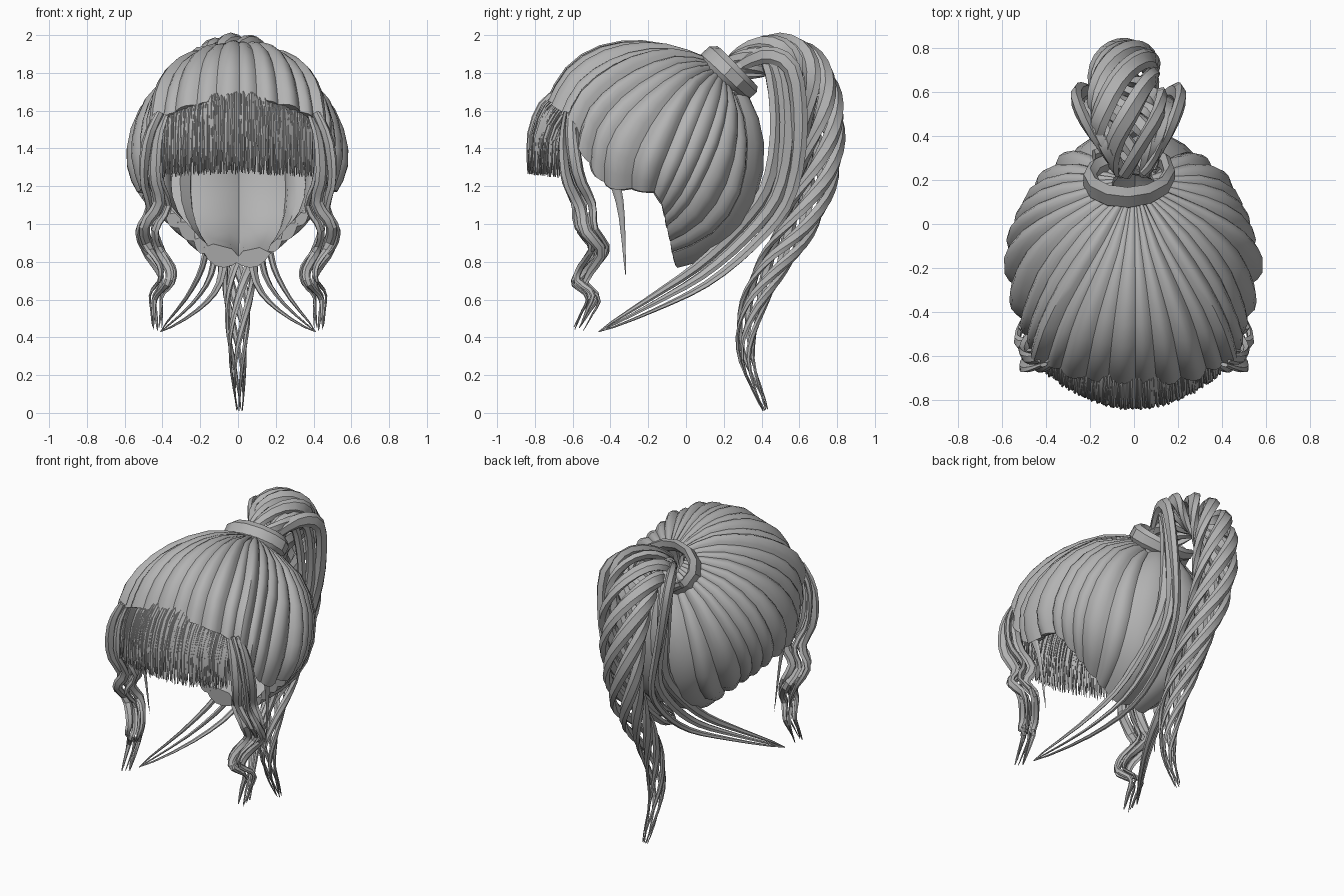
import bpy, bmesh, math, random
from mathutils import Vector

if "Cube" in bpy.data.objects:
    bpy.data.objects.remove(bpy.data.objects["Cube"])

random.seed(4)
TAU = math.tau
X, Y = Vector((1, 0, 0)), Vector((0, 1, 0))

hair = bpy.data.materials.new("hair_grey")
hair.diffuse_color = (0.45, 0.45, 0.45, 1)
hair.use_nodes = True
hair.node_tree.nodes["Principled BSDF"].inputs["Base Color"].default_value = hair.diffuse_color


def curve(pts, s, closed=False):
    """Point on a smooth curve through pts, s counted in control points."""
    n = len(pts)
    if not closed:
        s = min(max(s, 0), n - 1 - 1e-6)
    i = math.floor(s)
    f = s - i
    pick = (lambda k: pts[k % n]) if closed else (lambda k: pts[min(max(k, 0), n - 1)])
    a, b, c, d = (Vector(pick(i + k)) for k in (-1, 0, 1, 2))
    return 0.5 * (2 * b + (c - a) * f + (2 * a - 5 * b + 4 * c - d) * f * f
                  + (3 * b - a - 3 * c + d) * f ** 3)


def sample(pts, n):
    return [curve(pts, (len(pts) - 1) * i / (n - 1)) for i in range(n)]


def loft(bm, rings):
    """Skin a row of equal rings and close both ends."""
    rows = [[bm.verts.new(p) for p in ring] for ring in rings]
    m = len(rows[0])
    for a, b in zip(rows, rows[1:]):
        for k in range(m):
            bm.faces.new((a[k], a[(k + 1) % m], b[(k + 1) % m], b[k]))
    bm.faces.new(rows[0][::-1])
    bm.faces.new(rows[-1])


def frames(path, ref):
    out = []
    for i in range(len(path)):
        t = (path[min(i + 1, len(path) - 1)] - path[max(i - 1, 0)]).normalized()
        side = (ref - t * ref.dot(t)).normalized()
        out.append((side, t.cross(side)))
    return out


def lock(bm, path, w, h, ref=X, roll=lambda t: 0, sides=6, root=0.6, tip=0.08, power=3):
    """Flattened strand of half width w and half thickness h, tapering to its tip."""
    rings, n = [], len(path)
    for i, (p, (s, u)) in enumerate(zip(path, frames(path, ref))):
        t = i / (n - 1)
        k = min(1, root + 3 * t) * (tip + (1 - tip) * (1 - t ** power))
        a = roll(t)
        d, e = s * math.cos(a) + u * math.sin(a), u * math.cos(a) - s * math.sin(a)
        rings.append([p + d * (w * k * math.cos(TAU * j / sides))
                      + e * (h * k * math.sin(TAU * j / sides)) for j in range(sides)])
    loft(bm, rings)


def finish(name, bm, angle=32):
    bmesh.ops.recalc_face_normals(bm, faces=bm.faces[:])
    me = bpy.data.meshes.new(name)
    bm.to_mesh(me)
    bm.free()
    me.materials.append(hair)
    ob = bpy.data.objects.new(name, me)
    bpy.context.collection.objects.link(ob)
    bpy.ops.object.select_all(action='DESELECT')
    ob.select_set(True)
    bpy.context.view_layer.objects.active = ob
    bpy.ops.object.shade_smooth_by_angle(angle=math.radians(angle))
    return ob


# Scalp: guide lines from the hair tie to the hairline, front to back
guides = [
    [(0, .10, 1.90), (0, -.10, 1.965), (0, -.30, 1.98), (0, -.50, 1.93), (0, -.65, 1.81), (0, -.73, 1.66)],
    [(.05, .11, 1.89), (.14, -.06, 1.93), (.25, -.25, 1.90), (.34, -.42, 1.82), (.39, -.56, 1.70), (.41, -.63, 1.55)],
    [(.09, .14, 1.86), (.28, 0, 1.84), (.43, -.18, 1.72), (.50, -.34, 1.56), (.52, -.43, 1.39), (.48, -.44, 1.22)],
    [(.10, .18, 1.83), (.32, .09, 1.76), (.48, 0, 1.61), (.55, -.08, 1.42), (.55, -.14, 1.27), (.50, -.17, 1.16)],
    [(.09, .22, 1.79), (.29, .24, 1.67), (.43, .20, 1.46), (.47, .11, 1.24), (.42, .01, 1.07), (.32, -.10, .97)],
    [(.06, .25, 1.74), (.18, .32, 1.58), (.26, .34, 1.35), (.27, .28, 1.10), (.23, .13, .92), (.17, -.07, .83)],
    [(0, .28, 1.72), (0, .36, 1.58), (0, .40, 1.35), (0, .33, 1.08), (0, .20, .87), (0, -.04, .79)],
]
ROWS = 10
grid = [sample(g, ROWS) for g in guides]
grid += [[Vector((-p.x, p.y, p.z)) for p in g] for g in grid[5:0:-1]]
middle = Vector((0, -.1, 1.4))


def scalp(u, row):
    return curve([g[row] for g in grid], u, True)


bm = bmesh.new()
for k, count in enumerate((4, 3, 2, 3, 2, 1)):
    for j in range(count):
        for mirror in (False, True):
            puff = random.uniform(.75, 1.3)
            lift = random.uniform(-.03, -.012)
            lo, hi = k + (j - random.uniform(.02, .2)) / count, k + (j + 1 + random.uniform(.02, .2)) / count
            rings = []
            for r in range(ROWS):
                at = lambda f: scalp((12 - lo - (hi - lo) * f) if mirror else lo + (hi - lo) * f, r)
                bulge = min(.045, .27 * (at(0) - at(1)).length) * puff
                ring = []
                for f in (0, .2, .4, .6, .8, 1):
                    p = at(f)
                    ring.append(p + (p - middle).normalized() * (bulge * math.sin(math.pi * f) + lift))
                for f in (.75, .25):
                    p = at(f)
                    ring.append(p - (p - middle).normalized() * (.03 + bulge * .9))
                rings.append(ring)
            loft(bm, rings)
finish("scalp_locks", bm, 40)

# Fringe of many thin strands in two layers
bm = bmesh.new()
for count, back in ((120, 0), (80, .022)):
    for i in range(count):
        a = -1 + 2 * (i + random.uniform(.2, .8)) / count
        x = .385 * a
        y = .16 * a * a + back + random.uniform(-.006, .006)
        end = 1.275 - .02 * a * a + random.uniform(-.014, .014)
        top = random.uniform(-.01, .02) - .08 * a * a
        drift = random.uniform(-.01, .01)
        path = sample([(x * .95, y - .68, 1.695 + top), (x, y - .77, 1.62 + top),
                       (x * 1.02 + drift / 2, y - .83, 1.47 + top / 2), (x * 1.03 + drift, y - .835, end)], 7)
        lock(bm, path, .0095, .008, sides=4, tip=.2, power=4)
finish("fringe", bm)

# Wavy locks framing the face, and a thin spike behind each
wave = [(.40, -.61, 1.59), (.45, -.62, 1.45), (.46, -.60, 1.25), (.42, -.54, 1.10), (.48, -.53, .98),
        (.45, -.46, .87), (.38, -.53, .76), (.38, -.56, .69), (.43, -.49, .62), (.43, -.53, .53), (.43, -.57, .45)]
for s, label in ((1, "right"), (-1, "left")):
    bm = bmesh.new()
    for j in range(5):
        a = TAU * j / 5
        path = []
        for i, p in enumerate(sample(wave, 28)):
            t = i / 27
            r = .066 * min(1, .45 + 2 * t) * (1 - .6 * t)
            path.append(Vector((s * (p.x + r * math.cos(a + 3 * t)), p.y + r * math.sin(a + 3 * t),
                                p.z + .09 * t * (1 - .7 * t) * math.sin(3 * j))))
        lock(bm, path, .034, .017, roll=lambda t: s * (a + 1.57 + 3 * t), power=2.2)
    finish("face_lock_" + label, bm)
    bm = bmesh.new()
    lock(bm, sample([(s * .48, -.395, 1.28), (s * .46, -.345, 1.08), (s * .43, -.32, .73)], 8),
         .036, .014, ref=Y, root=1, tip=.03, power=1)
    finish("side_spike_" + label, bm)

# Lock wrapped around the base of the ponytail
bm = bmesh.new()
axis = Vector((0, .74, .67))
down = Vector((0, .67, -.74))
path = []
for i in range(17):
    t = i / 16
    a = TAU * (1.3 * t + .1)
    path.append(Vector((-.025, .215, 1.79)) + X * (.165 + .03 * t) * math.cos(a)
                + down * (.13 + .03 * t) * math.sin(a) + axis * (.09 * t - .045))
lock(bm, path, .07, .034, ref=axis, root=.8, tip=.5)
finish("hair_tie", bm)

# Ponytail locks that sweep forward under the head on both sides
sweep = [(.05, .22, 1.80), (.12, .38, 1.90), (.16, .50, 1.83), (.16, .54, 1.50), (.13, .49, 1.18),
         (.12, .34, .96), (.14, .10, .74), (.24, -.17, .58), (.41, -.46, .43)]
for s, label in ((1, "right"), (-1, "left")):
    bm = bmesh.new()
    for j in (-1, 0, 1):
        path = []
        for i, p in enumerate(sample(sweep, 26)):
            t = i / 25
            f = min(1, 4 * t) * (1 - t ** 4)
            shift = -.05 * math.sin(math.pi * min(1, 2 * t)) if s < 0 else 0
            path.append(Vector((s * (p.x + .08 * j * f * math.cos(3.4 * t)) + shift,
                                p.y + .08 * j * f * (1 - .6 * t), p.z - .085 * j * f * t)))
        lock(bm, path, .048, .028, roll=lambda t: s * (.7 + 1.8 * t + .5 * j), power=2.5)
    finish("ponytail_sweep_" + label, bm)

# Twisted main ponytail of loose locks
core = sample([(0, .24, 1.82), (-.02, .42, 1.885), (-.04, .58, 1.865), (-.04, .69, 1.72), (-.03, .725, 1.50),
               (-.02, .69, 1.25), (0, .59, 1.0), (0, .46, .78), (0, .35, .55), (0, .32, .30), (.01, .42, .015)], 44)
bm = bmesh.new()
for j in range(6):
    turn = lambda t: TAU * (j / 6 + 1.8 * t)
    loose = random.uniform(.85, 1.15)
    path = []
    for i, (p, (side, up)) in enumerate(zip(core, frames(core, X))):
        t = i / 43
        r = .094 * loose * min(1, .5 + 4 * t) * (1 - .85 * t ** 3)
        wide = 1.7 - .6 * min(1, 1.6 * t)
        path.append(p + side * r * wide * math.cos(turn(t)) + up * r * math.sin(turn(t)))
    lock(bm, path, .05, .03, roll=lambda t: turn(t) + math.pi / 2 + .4, power=2.2, tip=.05)
finish("ponytail_twist", bm)
